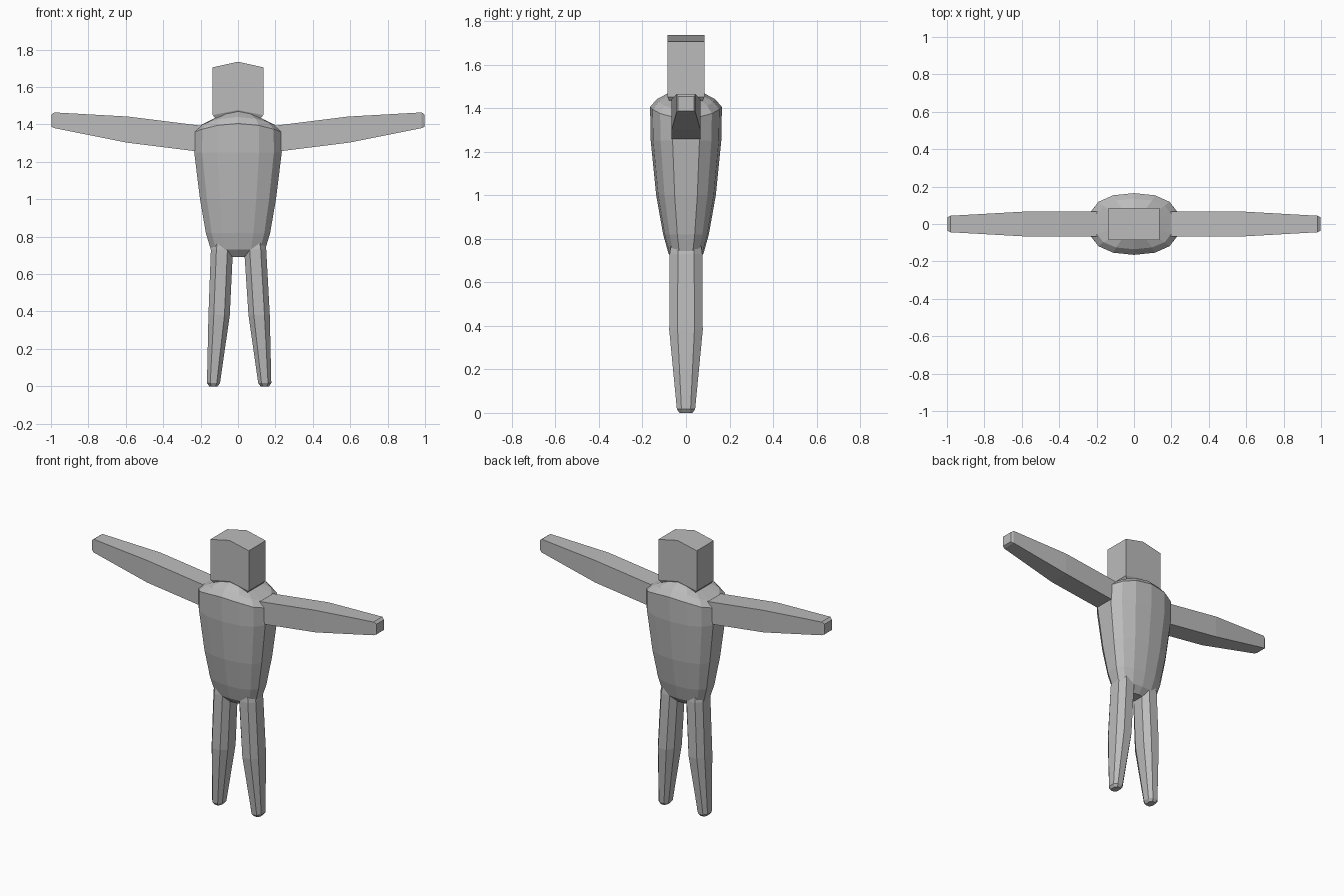
import bpy, bmesh

if "Cube" in bpy.data.objects:
    bpy.data.objects.remove(bpy.data.objects["Cube"])

grey = bpy.data.materials.new("plain grey")
grey.diffuse_color = (0.5, 0.5, 0.5, 1)
grey.use_nodes = True
grey.node_tree.nodes["Principled BSDF"].inputs["Base Color"].default_value = grey.diffuse_color


def loft(name, rings):
    """Skin a closed solid through a list of equal-length point rings."""
    bm = bmesh.new()
    loops = [[bm.verts.new(p) for p in ring] for ring in rings]
    n = len(loops[0])
    for a, b in zip(loops, loops[1:]):
        for i in range(n):
            j = (i + 1) % n
            bm.faces.new((a[i], a[j], b[j], b[i]))
    bm.faces.new(loops[0])
    bm.faces.new(loops[-1])
    bmesh.ops.recalc_face_normals(bm, faces=bm.faces)
    mesh = bpy.data.meshes.new(name)
    bm.to_mesh(mesh)
    bm.free()
    mesh.materials.append(grey)
    obj = bpy.data.objects.new(name, mesh)
    bpy.context.collection.objects.link(obj)
    return obj


# Torso: rounded section, arched across the shoulders
quarter = [(0, 1), (.48, .93), (.82, .72), (1, .38)]
right = quarter + [(x, -y) for x, y in reversed(quarter)]
section = right + [(-x, y) for x, y in reversed(right[1:-1])]


def torso_ring(z, rx, ry, arch=0):
    return [(x * rx, y * ry, z + arch * (1 - x * x)) for x, y in section]


loft("torso", [
    torso_ring(.69, .05, .045),
    torso_ring(.73, .145, .08),
    torso_ring(.82, .172, .105),
    torso_ring(1.0, .203, .137),
    torso_ring(1.25, .234, .162),
    torso_ring(1.36, .232, .165, .045),
    torso_ring(1.395, .20, .135, .045),
    torso_ring(1.44, .11, .07, .035),
])


# Head: box with a shallow ridge along the top and an arched underside
def head_ring(z, rx, ry, rise):
    return [(-rx, -ry, z), (0, -ry, z + rise), (rx, -ry, z),
            (rx, ry, z), (0, ry, z + rise), (-rx, ry, z)]


loft("head", [
    head_ring(1.42, .11, .07, .03),
    head_ring(1.45, .135, .085, .027),
    head_ring(1.705, .135, .085, .03),
])


# Arms: boxy section tapering towards the hand
def arm_ring(s, x, low, high, ry):
    return [(s * x, -ry, low), (s * x, ry, low),
            (s * x, ry, high), (s * x, -ry, high)]


for side, s in (("left", -1), ("right", 1)):
    loft(side + "_arm", [
        arm_ring(s, .17, 1.25, 1.39, .066),
        arm_ring(s, .23, 1.257, 1.397, .066),
        arm_ring(s, .59, 1.302, 1.442, .066),
        arm_ring(s, .982, 1.38, 1.464, .044),
        arm_ring(s, .998, 1.387, 1.452, .036),
    ])


# Legs: chamfered section narrowing to the foot
def leg_ring(s, shift, inner, outer, ry, z):
    cx, rx = s * (inner + outer) / 2 + shift, (outer - inner) / 2
    c = .5
    pts = [(c, 1), (1, c), (1, -c), (c, -1),
           (-c, -1), (-1, -c), (-1, c), (-c, 1)]
    return [(cx + x * rx, y * ry, z) for x, y in pts]


for side, s in (("left", -1), ("right", 1)):
    loft(side + "_leg", [
        leg_ring(s, .006, .115, .160, .03, 0.0),
        leg_ring(s, .006, .102, .172, .042, .017),
        leg_ring(s, .006, .05, .164, .077, .38),
        leg_ring(s, .003, .03, .148, .075, .73),
        leg_ring(s, .003, .035, .135, .065, .80),
    ])
